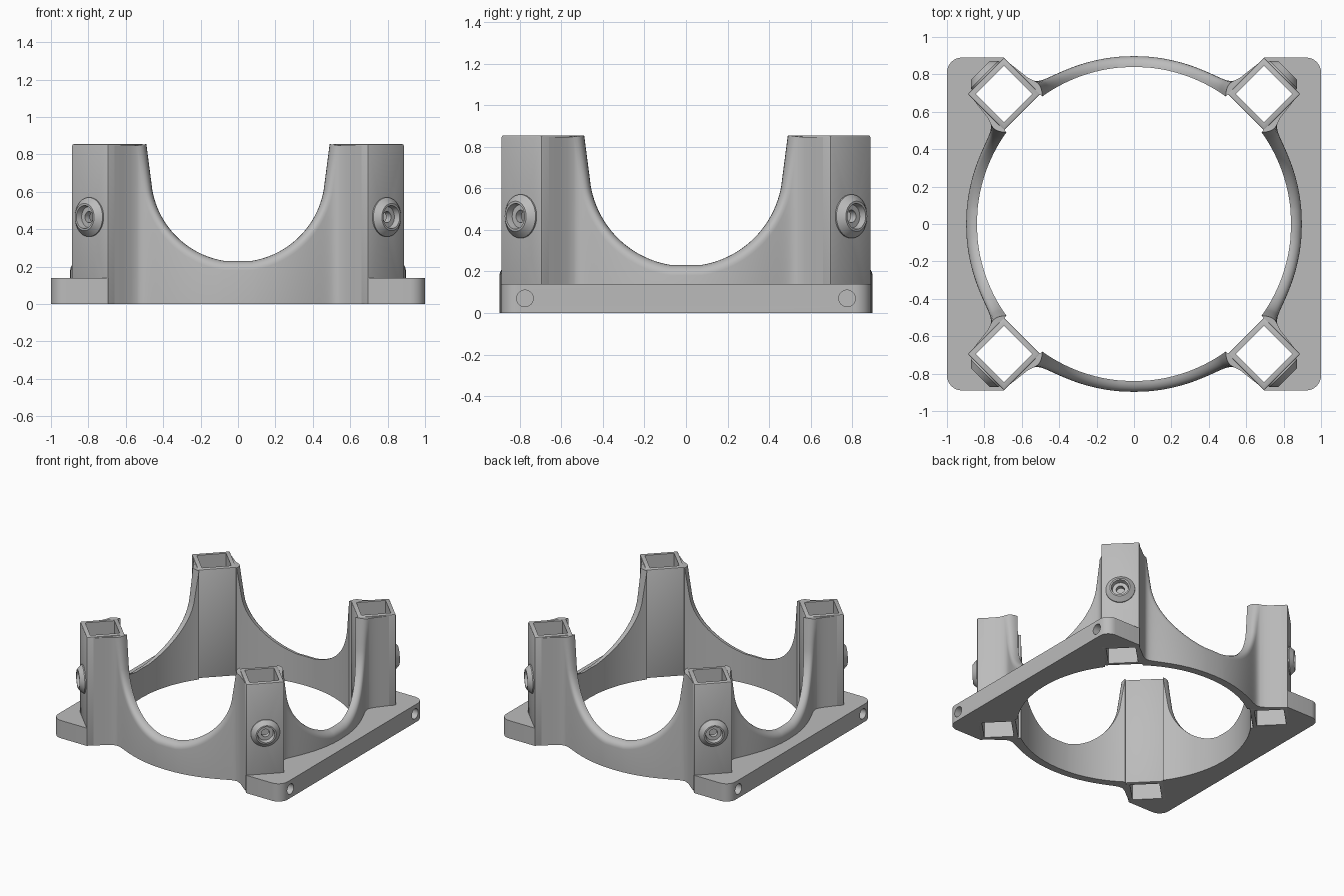
import bpy, bmesh
from math import sin, cos, pi, radians, sqrt, acos, asin
from mathutils import Matrix, Vector

cube = bpy.data.objects.get("Cube")
if cube:
    bpy.data.objects.remove(cube, do_unlink=True)

grey = bpy.data.materials.new("plain grey")
grey.use_nodes = True
grey.diffuse_color = (0.5, 0.5, 0.5, 1)
grey.node_tree.nodes["Principled BSDF"].inputs["Base Color"].default_value = (0.5, 0.5, 0.5, 1)

HEIGHT, PLATE_H = 0.855, 0.14
R_IN, R_OUT = 0.84, 0.895
POST, HALF, BORE = 0.695, 0.195, 0.15      # post centre, half diagonals
WALL_ROUND = 0.05


def make(name, bm, matrix=Matrix()):
    mesh = bpy.data.meshes.new(name)
    bmesh.ops.recalc_face_normals(bm, faces=bm.faces)
    bm.to_mesh(mesh)
    bm.free()
    mesh.materials.append(grey)
    ob = bpy.data.objects.new(name, mesh)
    ob.matrix_world = matrix
    bpy.context.collection.objects.link(ob)
    return ob


def smooth(ob, angle=35):
    ob.data.shade_smooth()
    ob.data.set_sharp_from_angle(angle=radians(angle))


def prism(name, outline, z0, z1):
    bm = bmesh.new()
    base = bm.faces.new([bm.verts.new((x, y, z0)) for x, y in outline])
    top = bmesh.ops.extrude_face_region(bm, geom=[base])["geom"]
    bmesh.ops.translate(bm, vec=(0, 0, z1 - z0),
                        verts=[v for v in top if isinstance(v, bmesh.types.BMVert)])
    return make(name, bm)


def cylinder(name, radius, length, matrix):
    bm = bmesh.new()
    bmesh.ops.create_cone(bm, cap_ends=True, segments=32, radius1=radius,
                          radius2=radius, depth=length, matrix=matrix)
    return make(name, bm)


def diamond(cx, cy, h):
    return [(cx + h, cy), (cx, cy + h), (cx - h, cy), (cx, cy - h)]


def cut(ob, cutters):
    """Subtract the cutters, bake the result and drop the cutters."""
    for c in cutters:
        c.hide_render = True
        mod = ob.modifiers.new("cut", 'BOOLEAN')
        mod.operation, mod.solver, mod.object = 'DIFFERENCE', 'EXACT', c
    bpy.context.view_layer.update()
    baked = ob.evaluated_get(bpy.context.evaluated_depsgraph_get())
    mesh = bpy.data.meshes.new_from_object(baked)
    ob.modifiers.clear()
    ob.data = mesh
    for c in cutters:
        bpy.data.objects.remove(c, do_unlink=True)
    smooth(ob)


# Ring wall: one quarter with an arched, rounded rim and fillets to the posts
def inner_y(x):
    return sqrt(R_IN ** 2 - x * x)


def outer_y(x):
    ring, post = sqrt(R_OUT ** 2 - x * x), x + HALF
    return (ring + post + sqrt((ring - post) ** 2 + 0.085 ** 2)) / 2


ARCH_Z, ARCH_R = 0.69, 0.465
start, end = asin(0.07 / ARCH_R), acos(0.08 / ARCH_R)
rim = [(0, ARCH_Z - ARCH_R * cos(start), 0, -1)]
for i in range(25):
    a = start + (end - start) * i / 24
    rim.append((ARCH_R * sin(a), ARCH_Z - ARCH_R * cos(a), sin(a), -cos(a)))
x0, z0 = rim[-1][:2]
for i in range(1, 5):
    t = i / 4
    rim.append((x0 + (0.49 - x0) * t, z0 + (HEIGHT - z0) * t, 0.99, -0.14))


def wall_column(x, z, nx, nz):
    pts = [(x, inner_y(x), 0), (x, inner_y(x), z)]
    for k in range(1, 7):
        a = k / 6 * pi / 2
        d = WALL_ROUND * (1 - cos(a))
        px = x + nx * d
        pts.append((px, inner_y(x) + (outer_y(px) - inner_y(x)) * sin(a), z + nz * d))
    return pts + [(pts[-1][0], pts[-1][1], 0)]


columns = [wall_column(*p) for p in rim]
for x in (0.57, 0.61, 0.66):
    yi, yo = x + HALF - 0.02, (x + HALF if x > 0.65 else outer_y(x))
    row = [(x, yi + (yo - yi) * k / 6, HEIGHT - 0.008) for k in range(7)]
    columns.append([(x, yi, 0)] + row + [(x, yo, 0)])
mirrored = [[(-x, y, z) for x, y, z in c] for c in columns[:0:-1]]
for name, turn in (("back_wall", 0), ("right_wall", 90), ("front_wall", 180), ("left_wall", 270)):
    bm = bmesh.new()
    grid = [[bm.verts.new(p) for p in c] for c in mirrored + columns]
    for a, b in zip(grid, grid[1:]):
        for i in range(len(a)):
            j = (i + 1) % len(a)
            bm.faces.new((a[i], a[j], b[j], b[i]))
    bm.faces.new(grid[0])
    bm.faces.new(grid[-1])
    smooth(make(name, bm, Matrix.Rotation(radians(turn), 4, 'Z')))

# Corner posts: square tubes turned to face outwards, each with a screw boss
BOSS_Z = 0.465
profile = [(0.105, -0.005), (0.105, 0.008), (0.073, 0.04), (0.062, 0.04),
           (0.056, 0.006), (0.03, 0.006), (0.03, -0.02)]
for sx, sy in ((1, 1), (-1, 1), (-1, -1), (1, -1)):
    place = ("back" if sy > 0 else "front") + ("_left" if sx > 0 else "_right")
    cx, cy = sx * POST, sy * POST
    outward = Vector((sx, sy, 0)).normalized()
    aim = Matrix.Translation((cx + sx * HALF / 2, cy + sy * HALF / 2, BOSS_Z)) \
        @ outward.to_track_quat('Z', 'Y').to_matrix().to_4x4()

    post = prism(place + "_post", diamond(cx, cy, HALF), 0, HEIGHT)
    bevel = post.modifiers.new("soft edges", 'BEVEL')
    bevel.width, bevel.segments = 0.008, 2
    cut(post, [prism("bore", diamond(cx, cy, BORE), -0.1, 1),
               cylinder("screw_hole", 0.03, 0.12, aim)])

    bm = bmesh.new()
    ring = [bm.verts.new((r, 0, z)) for r, z in profile]
    edges = [bm.edges.new(p) for p in zip(ring, ring[1:])]
    bmesh.ops.spin(bm, geom=ring + edges, cent=(0, 0, 0), axis=(0, 0, 1),
                   angle=2 * pi, steps=40)
    bmesh.ops.remove_doubles(bm, verts=bm.verts, dist=0.0005)
    smooth(make(place + "_screw_boss", bm, aim), 30)

# Side flanges: rounded plates with post bores and blind holes in the long edge
EDGE_Y, CORNER = 0.89, 0.08
for side, s in (("left", 1), ("right", -1)):
    half = [(0.52, POST), (POST, EDGE_Y)]
    for i in range(9):
        a = pi / 2 * (1 - i / 8)
        half.append((1 - CORNER + CORNER * cos(a), EDGE_Y - CORNER + CORNER * sin(a)))
    arc = [(0.865 * cos(radians(t)), 0.865 * sin(radians(t))) for t in range(-44, 45, 4)]
    outline = arc + half + [(x, -y) for x, y in reversed(half)]
    plate = prism(side + "_flange", [(s * x, y) for x, y in outline], 0, PLATE_H)
    cutters = []
    for e in (1, -1):
        cutters.append(prism("bore", diamond(s * POST, e * POST, BORE), -0.1, 1))
        cutters.append(cylinder("edge_hole", 0.04, 0.24, Matrix.Translation(
            (s, e * 0.775, PLATE_H / 2)) @ Matrix.Rotation(pi / 2, 4, 'Y')))
    cut(plate, cutters)
